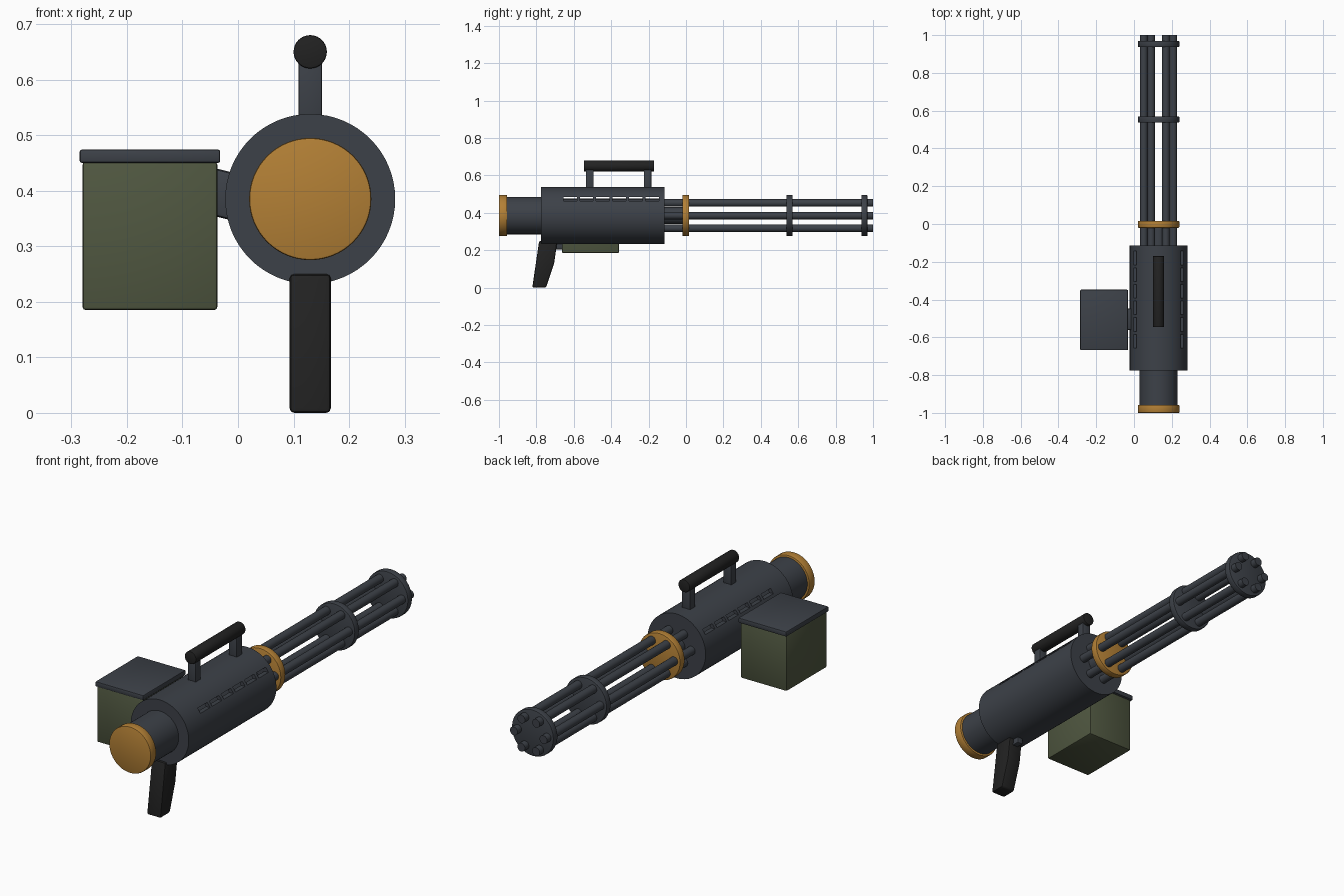
import bpy, bmesh, math
from mathutils import Matrix, Vector

default = bpy.data.objects.get("Cube")
if default:
    bpy.data.objects.remove(default, do_unlink=True)

AX, AZ = 0.13, 0.385          # main axis of the gun


def material(name, rgb):
    m = bpy.data.materials.new(name)
    m.use_nodes = True
    m.diffuse_color = (*rgb, 1)
    m.node_tree.nodes["Principled BSDF"].inputs["Base Color"].default_value = (*rgb, 1)
    return m


GUNMETAL = material("gunmetal", (0.046, 0.053, 0.065))
BRASS = material("brass", (0.45, 0.215, 0.036))
OLIVE = material("olive green", (0.08, 0.096, 0.052))
BLACK = material("black rubber", (0.016, 0.016, 0.016))


def finish(name, bm, mat, bevel=0.0):
    bmesh.ops.recalc_face_normals(bm, faces=bm.faces)
    mesh = bpy.data.meshes.new(name)
    bm.to_mesh(mesh)
    bm.free()
    obj = bpy.data.objects.new(name, mesh)
    bpy.context.collection.objects.link(obj)
    if mat:
        mesh.materials.append(mat)
    bpy.ops.object.select_all(action="DESELECT")
    obj.select_set(True)
    bpy.context.view_layer.objects.active = obj
    if bevel:
        mod = obj.modifiers.new("bevel", "BEVEL")
        mod.width, mod.segments, mod.limit_method = bevel, 2, "ANGLE"
        bpy.ops.object.modifier_apply(modifier=mod.name)
    bpy.ops.object.shade_smooth_by_angle(angle=math.radians(35))
    return obj


def rod(name, mat, r, y0, y1, x=AX, z=AZ, sides=64, bevel=0.0):
    """Cylinder lying along y."""
    bm = bmesh.new()
    place = Matrix.Translation((x, (y0 + y1) / 2, z)) @ Matrix.Rotation(math.pi / 2, 4, "X")
    bmesh.ops.create_cone(bm, cap_ends=True, segments=sides, radius1=r, radius2=r,
                          depth=y1 - y0, matrix=place)
    return finish(name, bm, mat, bevel)


def add_box(bm, lo, hi, tilt=0.0):
    lo, hi = Vector(lo), Vector(hi)
    place = (Matrix.Translation((lo + hi) / 2) @ Matrix.Rotation(tilt, 4, "Y")
             @ Matrix.Diagonal((*(hi - lo), 1)))
    bmesh.ops.create_cube(bm, size=1, matrix=place)


def box(name, mat, lo, hi, bevel=0.0, tilt=0.0):
    bm = bmesh.new()
    add_box(bm, lo, hi, tilt)
    return finish(name, bm, mat, bevel)


def cut(target, cutter):
    bpy.ops.object.select_all(action="DESELECT")
    bpy.context.view_layer.objects.active = target
    target.select_set(True)
    mod = target.modifiers.new("cut", "BOOLEAN")
    mod.operation, mod.solver, mod.object = "DIFFERENCE", "EXACT", cutter
    bpy.ops.object.modifier_apply(modifier=mod.name)
    bpy.data.objects.remove(cutter, do_unlink=True)


# Hollow housing with a row of vent slots on both sides
housing = rod("housing", GUNMETAL, 0.153, -0.775, -0.115)
cut(housing, rod("cavity_cutter", None, 0.135, -0.75, -0.14))
slots = bmesh.new()
for i in range(6):
    y = -0.62 + i * 0.088
    add_box(slots, (AX - 0.2, y - 0.036, 0.463), (AX + 0.2, y + 0.036, 0.484))
cut(housing, finish("slot_cutter", slots, None))
bpy.ops.object.shade_smooth_by_angle(angle=math.radians(35))
rod("inner_core", GUNMETAL, 0.09, -0.76, -0.13)

# Rear motor and brass end cap
rod("motor", GUNMETAL, 0.1, -0.97, -0.76)
rod("end_cap", BRASS, 0.11, -1.0, -0.957, bevel=0.004)

# Rotating barrel cluster
rod("spindle", GUNMETAL, 0.045, -0.13, 0.0, sides=32)
for i in range(6):
    a = i * math.pi / 3
    rod(f"barrel_{i + 1}", GUNMETAL, 0.02, -0.13, 1.0,
        AX + 0.078 * math.cos(a), AZ + 0.078 * math.sin(a), sides=24)
rod("barrel_collar", BRASS, 0.11, -0.02, 0.016, bevel=0.004)
rod("middle_clamp", GUNMETAL, 0.11, 0.537, 0.57, bevel=0.004)
rod("muzzle_clamp", GUNMETAL, 0.11, 0.937, 0.97, bevel=0.004)

# Carry handle
for label, y in (("rear", -0.515), ("front", -0.205)):
    box(f"{label}_handle_post", GUNMETAL, (AX - 0.021, y - 0.02, 0.51),
        (AX + 0.021, y + 0.02, 0.65), 0.003)
rod("carry_handle", BLACK, 0.03, -0.545, -0.17, z=0.65, sides=32, bevel=0.003)

# Raked pistol grip extruded from a side profile
bm = bmesh.new()
profile = [(-0.822, 0), (-0.748, 0), (-0.705, 0.13), (-0.688, 0.25), (-0.785, 0.25)]
face = bm.faces.new([bm.verts.new((AX - 0.037, y, z)) for y, z in profile])
side = bmesh.ops.extrude_face_region(bm, geom=[face])["geom"]
bmesh.ops.translate(bm, vec=(0.074, 0, 0),
                    verts=[v for v in side if isinstance(v, bmesh.types.BMVert)])
finish("pistol_grip", bm, BLACK, 0.008)
box("trigger", GUNMETAL, (AX - 0.015, -0.71, 0.205), (AX + 0.015, -0.66, 0.25), 0.004)

# Ammunition box with lid and feed link to the housing
box("ammo_box", OLIVE, (-0.28, -0.663, 0.185), (-0.037, -0.358, 0.452), 0.006)
box("ammo_lid", GUNMETAL, (-0.285, -0.668, 0.45), (-0.032, -0.348, 0.474), 0.004)
box("feed_link", GUNMETAL, (-0.055, -0.56, 0.348), (0.03, -0.448, 0.432), 0.008,
    math.radians(14))
